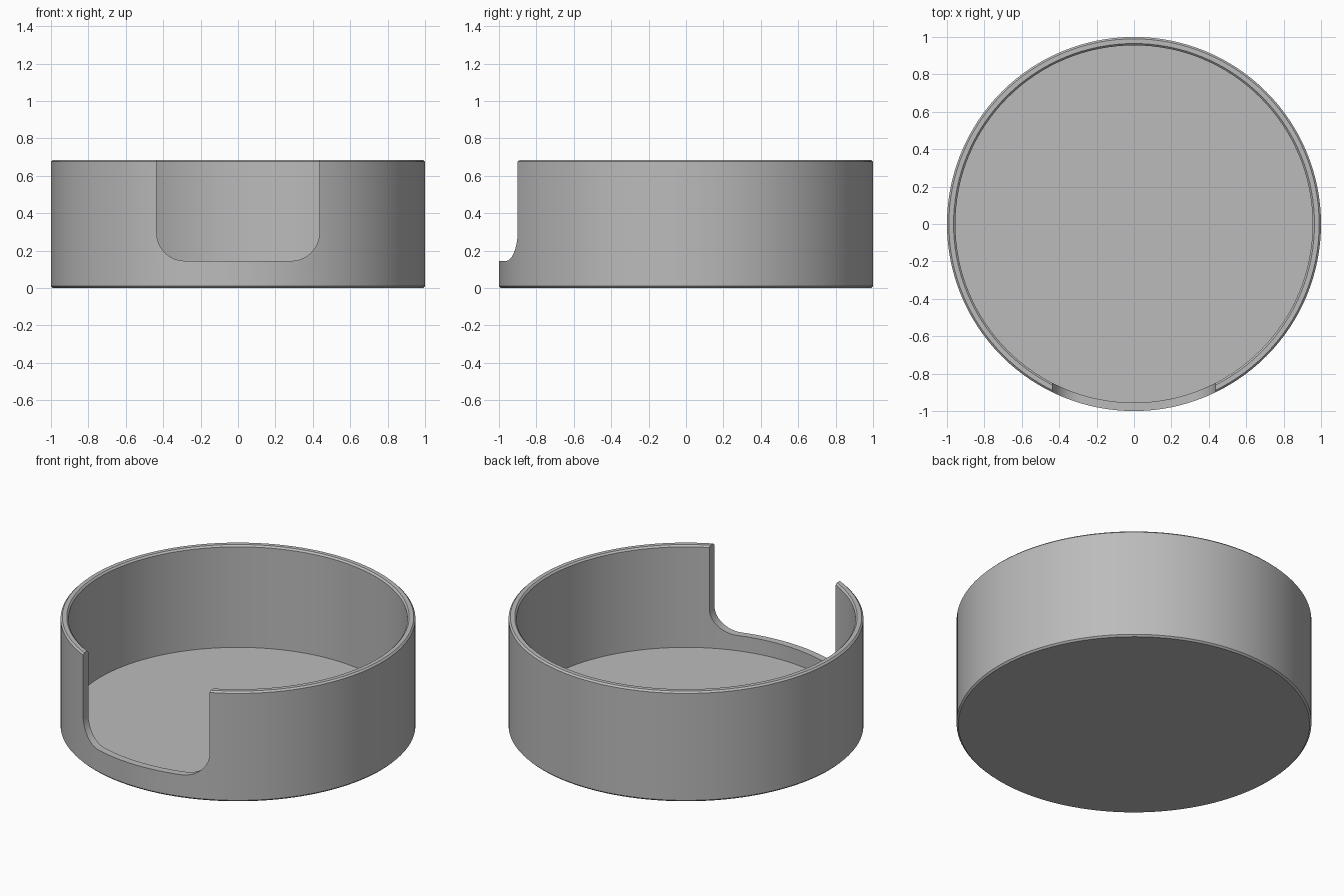
import bpy, bmesh, math

if "Cube" in bpy.data.objects:
    bpy.data.objects.remove(bpy.data.objects["Cube"])

R, INNER, H, FLOOR, C = 1.0, 0.955, 0.685, 0.05, 0.01
NOTCH_W, NOTCH_Z, NOTCH_R = 0.435, 0.145, 0.15

grey = bpy.data.materials.new("plain grey")
grey.use_nodes = True
colour = (0.5, 0.5, 0.5, 1)
grey.diffuse_color = colour
grey.node_tree.nodes["Principled BSDF"].inputs["Base Color"].default_value = colour


def make_object(name, bm):
    bmesh.ops.recalc_face_normals(bm, faces=bm.faces)
    mesh = bpy.data.meshes.new(name)
    bm.to_mesh(mesh)
    bm.free()
    mesh.materials.append(grey)
    obj = bpy.data.objects.new(name, mesh)
    bpy.context.collection.objects.link(obj)
    return obj


# Round tray: lathed wall and floor with small chamfers on the rims
profile = [(0, 0), (R - C, 0), (R, C), (R, H - C), (R - C, H),
           (INNER + C, H), (INNER, H - C), (INNER, FLOOR), (0, FLOOR)]
bm = bmesh.new()
verts = [bm.verts.new((r, 0, z)) for r, z in profile]
edges = [bm.edges.new(pair) for pair in zip(verts, verts[1:])]
bmesh.ops.spin(bm, geom=verts + edges, cent=(0, 0, 0), axis=(0, 0, 1),
               angle=math.tau, steps=128, use_merge=True)
bmesh.ops.remove_doubles(bm, verts=bm.verts, dist=1e-4)
tray = make_object("round_tray", bm)

# Front opening: cutter with rounded lower corners
outline = [(NOTCH_W, H + 0.2)]
for side, start in ((1, 0), (-1, -90)):
    for i in range(13):
        a = math.radians(start - 90 * i / 12)
        outline.append((side * (NOTCH_W - NOTCH_R) + NOTCH_R * math.cos(a),
                        NOTCH_Z + NOTCH_R + NOTCH_R * math.sin(a)))
outline.append((-NOTCH_W, H + 0.2))
bm = bmesh.new()
face = bm.faces.new([bm.verts.new((x, -1.3, z)) for x, z in outline])
ext = bmesh.ops.extrude_face_region(bm, geom=[face])["geom"]
bmesh.ops.translate(bm, vec=(0, 0.8, 0),
                    verts=[v for v in ext if isinstance(v, bmesh.types.BMVert)])
cutter = make_object("opening_cutter", bm)
cutter.hide_render = True

# Cut the opening, then shade smoothly with crisp edges
cut = tray.modifiers.new("front_opening", "BOOLEAN")
cut.operation, cut.object, cut.solver = "DIFFERENCE", cutter, "EXACT"
bpy.ops.object.select_all(action="DESELECT")
tray.select_set(True)
bpy.context.view_layer.objects.active = tray
bpy.ops.object.modifier_apply(modifier=cut.name)
bpy.data.objects.remove(cutter)
bpy.ops.object.shade_smooth_by_angle(angle=math.radians(30))
